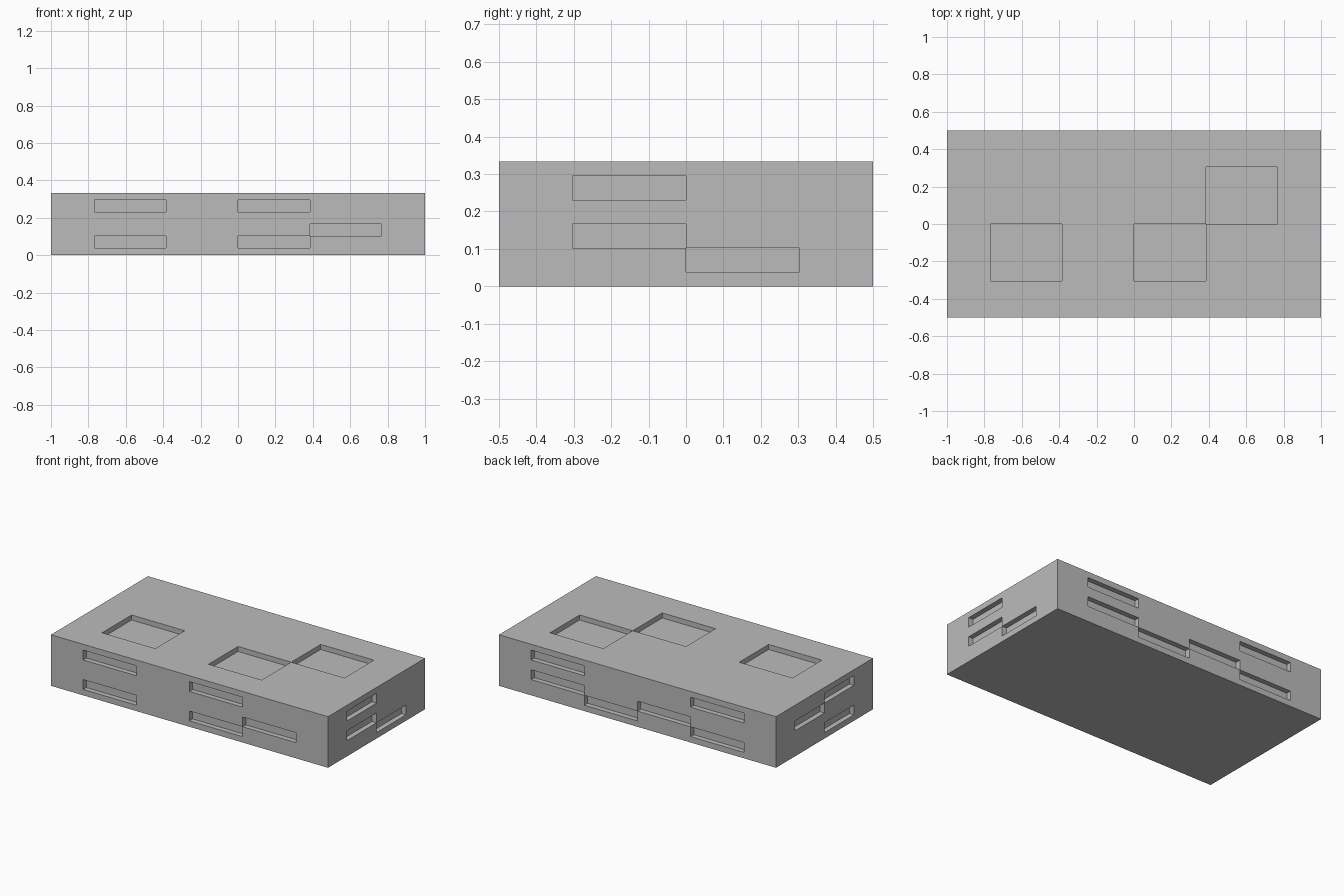
import bpy
import bmesh
from mathutils import Vector

cube = bpy.data.objects.get("Cube")
if cube:
    bpy.data.objects.remove(cube, do_unlink=True)

# Grid lines along each axis; recesses occupy cells between them
XS = [-1, -0.768, -0.384, 0, 0.384, 0.768, 1]
YS = [-0.5, -0.304, 0, 0.304, 0.5]
ZS = [0, 0.0385, 0.1026, 0.1667, 0.2308, 0.2949, 0.3333]
LINES = [XS, YS, ZS]
DEPTH = 0.033

bm = bmesh.new()


def add_face(points, outward):
    """Add a quad whose winding agrees with the outward direction."""
    face = bm.faces.new([bm.verts.new(p) for p in points])
    face.normal_update()
    if face.normal.dot(outward) < 0:
        face.normal_flip()


def add_side(axis, sign, recessed=()):
    """Build one side of the block as a grid with sunken cells."""
    u, v = [a for a in range(3) if a != axis]
    outward = Vector((0, 0, 0))
    outward[axis] = sign
    level = LINES[axis][-1 if sign > 0 else 0]

    def point(i, j):
        p = Vector((0, 0, 0))
        p[axis], p[u], p[v] = level, LINES[u][i], LINES[v][j]
        return p

    for i in range(len(LINES[u]) - 1):
        for j in range(len(LINES[v]) - 1):
            rim = [point(i, j), point(i + 1, j), point(i + 1, j + 1), point(i, j + 1)]
            if (i, j) not in recessed:
                add_face(rim, outward)
                continue
            floor = [p - outward * DEPTH for p in rim]
            add_face(floor, outward)
            centre = sum(floor, Vector()) / 4
            for k in range(4):
                n = (k + 1) % 4
                wall = [rim[k], rim[n], floor[n], floor[k]]
                add_face(wall, centre - (floor[k] + floor[n]) / 2)


add_side(2, -1)                                                    # bottom
add_side(2, 1, [(1, 1), (3, 1), (4, 2)])                           # top
add_side(1, -1, [(1, 1), (1, 4), (3, 1), (3, 4), (4, 2)])          # front
add_side(1, 1, [(1, 1), (1, 4), (2, 2), (3, 1), (4, 2), (4, 4)])   # back
add_side(0, 1, [(1, 2), (1, 4), (2, 1)])                           # +x end
add_side(0, -1, [(1, 1), (1, 4), (2, 3)])                          # -x end

bmesh.ops.remove_doubles(bm, verts=bm.verts, dist=0.0001)
mesh = bpy.data.meshes.new("recessed_block")
bm.to_mesh(mesh)
bm.free()

# Single matte grey
grey = bpy.data.materials.new("grey")
grey.use_nodes = True
colour = (0.5, 0.5, 0.5, 1)
grey.diffuse_color = colour
grey.node_tree.nodes["Principled BSDF"].inputs["Base Color"].default_value = colour
mesh.materials.append(grey)

block = bpy.data.objects.new("recessed_block", mesh)
bpy.context.scene.collection.objects.link(block)
